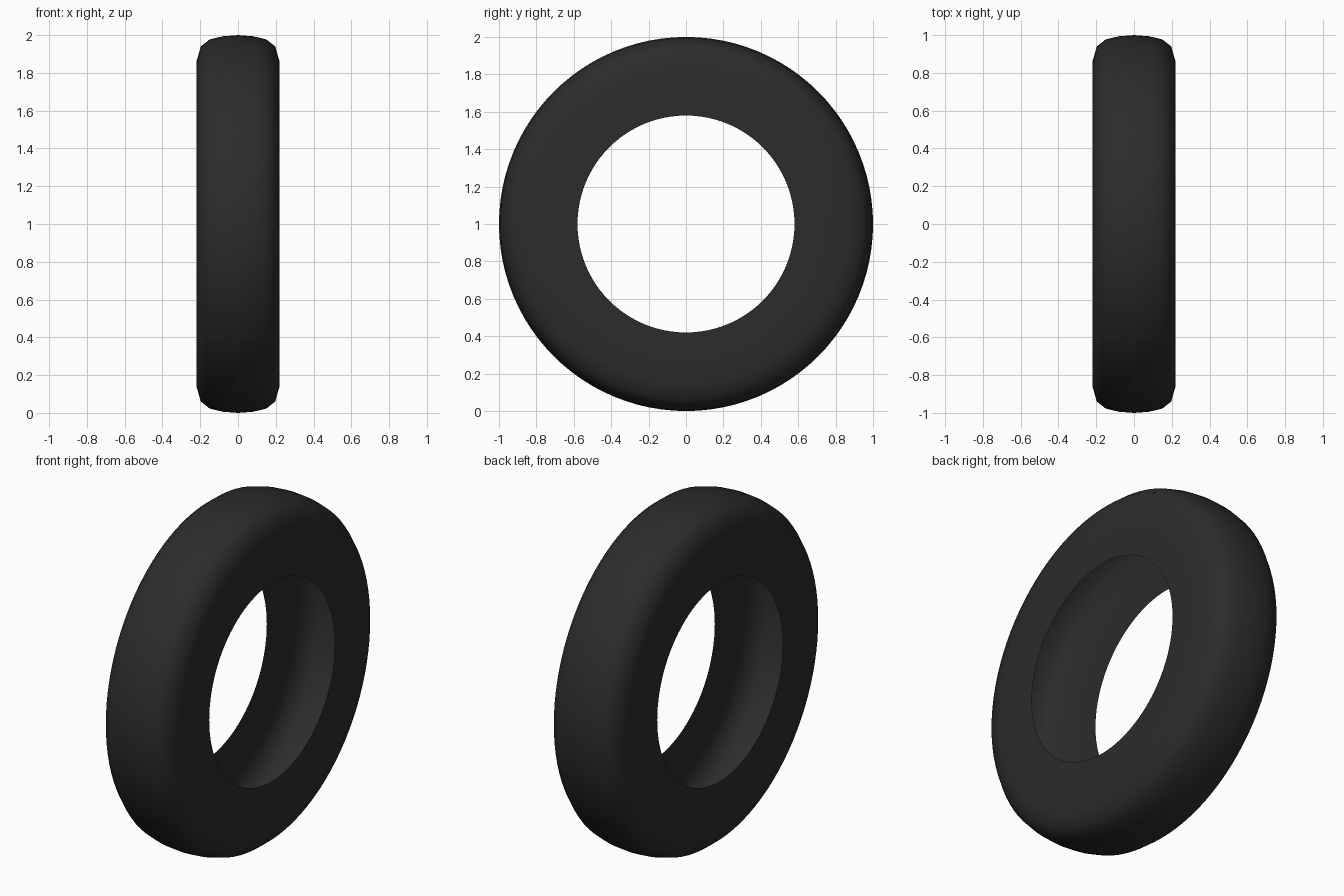
import bpy, bmesh, math
from mathutils import Matrix, Vector

if "Cube" in bpy.data.objects:
    bpy.data.objects.remove(bpy.data.objects["Cube"])

SEGMENTS = 96
CENTRE = Vector((0, 0, 1))

# Half cross-section (x, radius): inner rim, flat sidewall, rounded shoulder, crown
half = [(0.22, 0.58), (0.22, 0.72), (0.22, 0.86), (0.197, 0.94),
        (0.15, 0.977), (0.08, 0.994)]
profile = [(-x, r) for x, r in half] + [(0, 1.0)] + half[::-1]

# Open, hollow tyre casing: spin the cross-section around the x axis
bm = bmesh.new()
verts = [bm.verts.new((x, 0, 1 + r)) for x, r in profile]
edges = [bm.edges.new(pair) for pair in zip(verts, verts[1:])]
bmesh.ops.spin(bm, geom=verts + edges, cent=CENTRE, axis=(1, 0, 0),
               angle=math.tau, steps=SEGMENTS, use_duplicate=False)
bmesh.ops.remove_doubles(bm, verts=bm.verts, dist=1e-4)
bmesh.ops.recalc_face_normals(bm, faces=bm.faces)
# Make the tread face outwards
bm.faces.ensure_lookup_table()
tread = max(bm.faces, key=lambda f: f.calc_center_median().z)
if tread.normal.z < 0:
    bmesh.ops.reverse_faces(bm, faces=bm.faces)
for f in bm.faces:
    f.smooth = True

mesh = bpy.data.meshes.new("tyre")
bm.to_mesh(mesh)
bm.free()
tyre = bpy.data.objects.new("tyre", mesh)
bpy.context.collection.objects.link(tyre)

# Black rubber
rubber = bpy.data.materials.new("black_rubber")
rubber.diffuse_color = (0.025, 0.025, 0.025, 1)
rubber.use_nodes = True
rubber.node_tree.nodes["Principled BSDF"].inputs["Base Color"].default_value = rubber.diffuse_color
mesh.materials.append(rubber)
